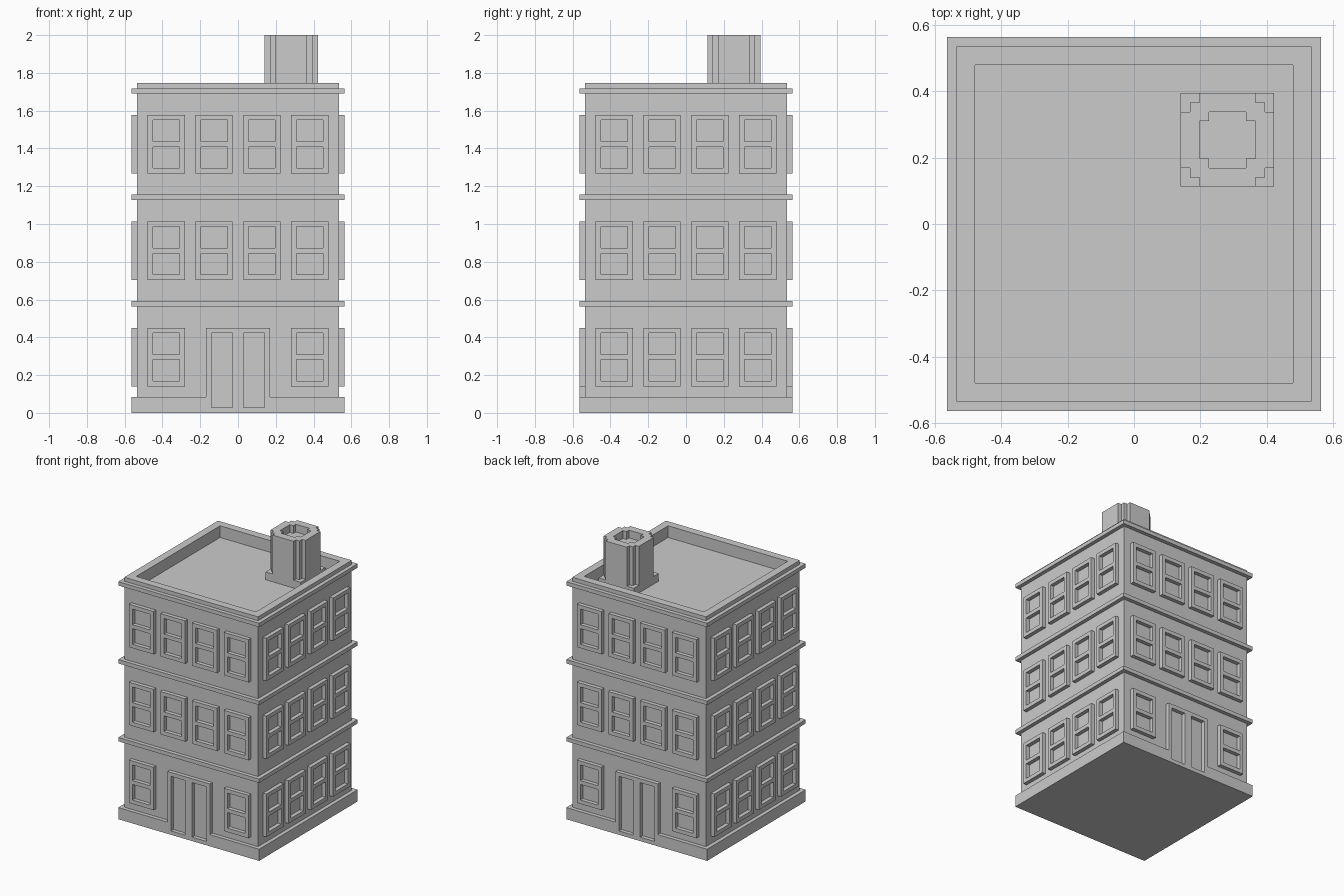
import bpy
import bmesh
from math import radians
from mathutils import Matrix

cube = bpy.data.objects.get("Cube")
if cube:
    bpy.data.objects.remove(cube, do_unlink=True)

# The whole building sits on a regular module: 71 modules tall, 40 wide
U = 2 / 71
HALF, WALL, INNER = 20, 19, 17
STOREY, ROOF, PARAPET_TOP, TOP = 20, 59, 62, 71

stone = bpy.data.materials.new("grey stone")
stone.use_nodes = True
stone.diffuse_color = (0.6, 0.6, 0.6, 1)
stone.node_tree.nodes["Principled BSDF"].inputs["Base Color"].default_value = (0.6, 0.6, 0.6, 1)


def finish(name, bm, matrix=Matrix()):
    """Turn a bmesh measured in modules into a scaled object."""
    bmesh.ops.recalc_face_normals(bm, faces=bm.faces)
    bm.transform(Matrix.Scale(U, 4) @ matrix)
    mesh = bpy.data.meshes.new(name)
    bm.to_mesh(mesh)
    bm.free()
    mesh.materials.append(stone)
    obj = bpy.data.objects.new(name, mesh)
    bpy.context.collection.objects.link(obj)
    return obj


def slab(name, xs, ys, gaps, low, high, matrix=Matrix()):
    """Extrude a plan of grid cells from low to high, leaving out the gap cells."""
    bm = bmesh.new()
    grid = [[bm.verts.new((x, y, low)) for y in ys] for x in xs]
    for i in range(len(xs) - 1):
        for j in range(len(ys) - 1):
            if (i, j) not in gaps:
                bm.faces.new((grid[i][j], grid[i + 1][j], grid[i + 1][j + 1], grid[i][j + 1]))
    bmesh.ops.delete(bm, geom=[v for v in bm.verts if not v.link_faces], context="VERTS")
    top = bmesh.ops.extrude_face_region(bm, geom=bm.faces[:], use_keep_orig=True)
    moved = [g for g in top["geom"] if isinstance(g, bmesh.types.BMVert)]
    bmesh.ops.translate(bm, verts=moved, vec=(0, 0, high - low))
    return finish(name, bm, matrix)


def square(name, half, low, high):
    return slab(name, (-half, half), (-half, half), (), low, high)


def ring(name, outer, inner, low, high):
    cuts = (-outer, -inner, inner, outer)
    return slab(name, cuts, cuts, {(1, 1)}, low, high)


# Walls, flat roof and parapet
square("walls", WALL, 0, ROOF)
ring("parapet", WALL, INNER, ROOF, PARAPET_TOP)

# Ledges above each storey
for floor in (1, 2, 3):
    ring(f"ledge_{floor}", HALF, WALL, floor * STOREY, floor * STOREY + 1)

# Plinth, interrupted by the doorways at front and back
DOOR = 6
slab("plinth", (-HALF, -WALL, -DOOR, DOOR, WALL, HALF), (-HALF, -WALL, WALL, HALF),
     {(2, 0), (2, 2), (1, 1), (2, 1), (3, 1)}, 0, 3)


def window(name, x, z, matrix):
    slab(name, (x, x + 1, x + 6, x + 7), (z, z + 1, z + 5, z + 6, z + 10, z + 11),
         {(1, 1), (1, 3)}, WALL, HALF, matrix)


# Framed windows on all four sides, double doors at front and back
for turn, side in enumerate(("front", "left", "back", "right")):
    facade = Matrix.Rotation(radians(90 * turn), 4, "Z") @ Matrix.Rotation(radians(90), 4, "X")
    has_door = side in ("front", "back")
    for floor in range(3):
        for n, x in enumerate((-17, -8, 1, 10)):
            if not (has_door and floor == 0 and n in (1, 2)):
                window(f"{side}_window_{floor + 1}_{n + 1}", x, floor * STOREY + 5, facade)
    if has_door:
        slab(f"{side}_door_frame", (-DOOR, -5, -1, 1, 5, DOOR), (0, 1, 15, 16),
             {(1, 1), (3, 1)}, WALL, HALF, facade)

# Chimney: square foot, stepped-corner stack with a shallow flue
place = Matrix.Translation((10, 9, 0))
slab("chimney_foot", (-5, 5), (-5, 5), (), ROOF, ROOF + 2, place)
corners = {(i, j) for i in range(10) for j in range(10)
           if min(i, 9 - i) + min(j, 9 - j) < 2}
flue = {(i, j) for i in range(2, 8) for j in range(2, 8)
        if not (i in (2, 7) and j in (2, 7))}
cuts = range(-5, 6)
slab("chimney_stack", cuts, cuts, corners, ROOF + 2, TOP - 2, place)
slab("chimney_rim", cuts, cuts, corners | flue, TOP - 2, TOP, place)
